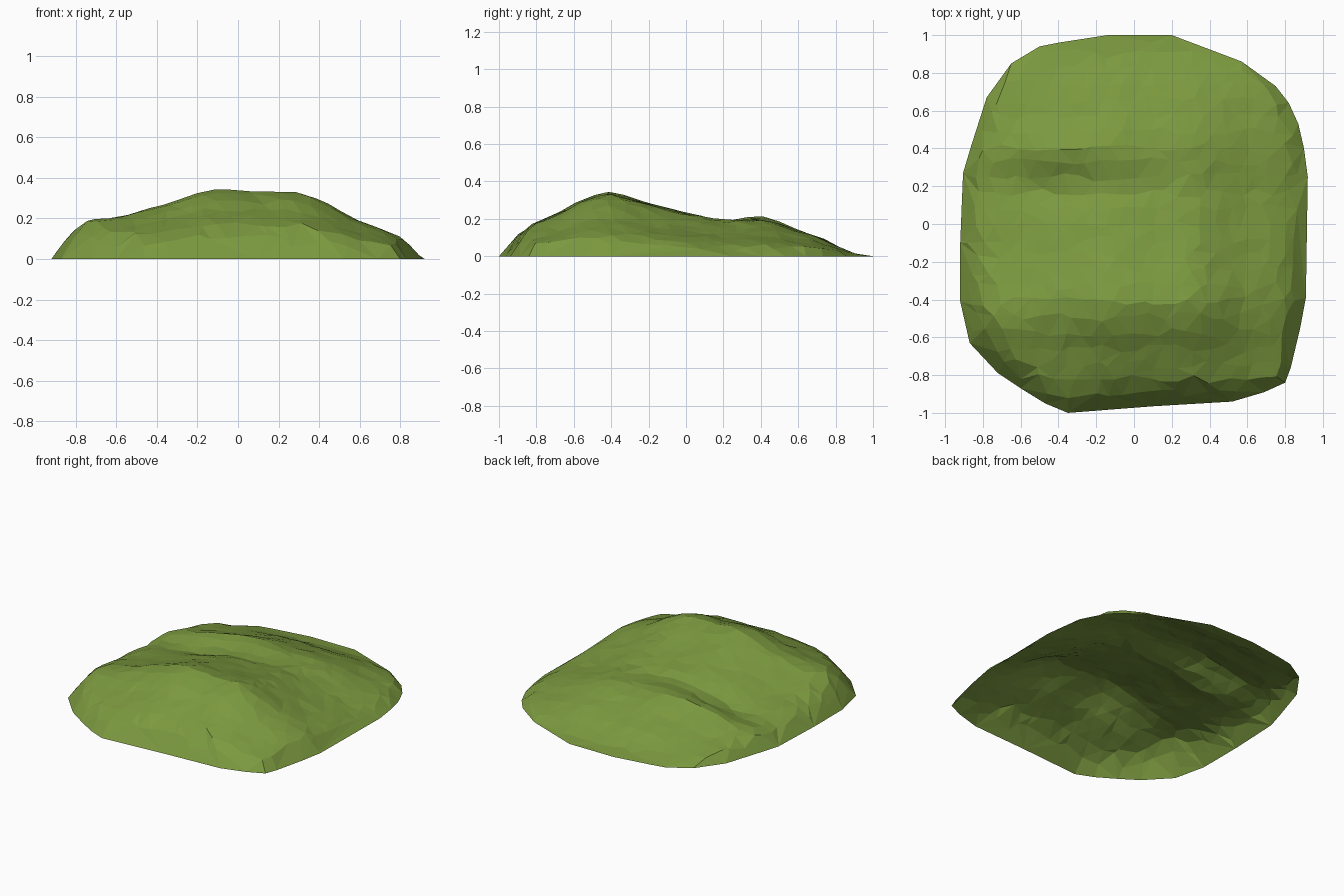
import bpy, random
from mathutils import Vector, geometry
from math import exp

if "Cube" in bpy.data.objects:
    bpy.data.objects.remove(bpy.data.objects["Cube"])

random.seed(4)

# Ground outline seen from the top (counter-clockwise)
OUTLINE = [Vector(p) for p in [
    (0.20, 1.0), (-0.14, 1.0), (-0.40, 0.96), (-0.50, 0.94), (-0.65, 0.85),
    (-0.78, 0.67), (-0.86, 0.42), (-0.905, 0.27), (-0.92, -0.1), (-0.92, -0.41),
    (-0.87, -0.63), (-0.72, -0.79), (-0.60, -0.87), (-0.47, -0.95), (-0.35, -1.0),
    (0.1, -0.965), (0.52, -0.94), (0.69, -0.89), (0.80, -0.84), (0.83, -0.76),
    (0.88, -0.55), (0.91, -0.39), (0.92, 0.25), (0.90, 0.40), (0.87, 0.53),
    (0.82, 0.64), (0.75, 0.73), (0.57, 0.86)]]

# Long profile (y, z) and cross profile (x, z)
LONG = [(-1, .03), (-.9, .125), (-.8, .185), (-.65, .25), (-.53, .32), (-.42, .345),
        (-.35, .335), (-.2, .285), (0, .235), (.2, .2), (.38, .205), (.5, .18),
        (.6, .14), (.7, .11), (.8, .06), (.88, .02), (.95, .003), (1, 0)]
CROSS = [(-.92, .03), (-.87, .1), (-.75, .178), (-.6, .195), (-.4, .26), (-.2, .328),
         (-.1, .345), (0, .338), (.15, .328), (.28, .332), (.36, .315), (.6, .19),
         (.7, .155), (.8, .11), (.92, .01)]


def lerp_profile(points, v):
    for (a, za), (b, zb) in zip(points, points[1:]):
        if v <= b:
            return za + (zb - za) * max(0, v - a) / (b - a)
    return points[-1][1]


def rim_distance(p):
    """Distance to the outline, negative outside."""
    best, inside = 9, True
    for a, b in zip(OUTLINE, OUTLINE[1:] + OUTLINE[:1]):
        e = b - a
        t = min(1, max(0, (p - a).dot(e) / e.length_squared))
        best = min(best, (p - a - e * t).length)
        inside = inside and e.x * (p.y - a.y) - e.y * (p.x - a.x) > -1e-3
    return best if inside else -best


def bump(p, x, y, sx, sy):
    return exp(-((p.x - x) / sx) ** 2 - ((p.y - y) / sy) ** 2)


def height(p, d):
    z = lerp_profile(LONG, p.y) * lerp_profile(CROSS, p.x) / 0.345
    z += 0.035 * bump(p, -.4, .40, .3, .10)    # rear ridge
    z -= 0.030 * bump(p, -.35, .18, .35, .09)  # hollow in front of it
    z += 0.025 * bump(p, -.65, -.55, .15, .15)  # left shoulder
    return max(0, min(z, 1.4 * d))


# Jittered points inside the outline, triangulated into irregular facets
points = list(OUTLINE)
step = 0.082
for j in range(-12, 13):
    for i in range(-12, 13):
        p = Vector(((i + 0.5 * (j % 2)) * step + random.uniform(-.025, .025),
                    j * step + random.uniform(-.025, .025)))
        if rim_distance(p) > 0.03:
            points.append(p)
n = len(OUTLINE)
verts2d, _, faces, *_ = geometry.delaunay_2d_cdt(
    points, [], [list(range(n))], 1, 1e-5)

verts = []
for p in verts2d:
    d = rim_distance(p)
    z = 0 if d < 0.005 else height(p, d)
    if z > 0.02:
        z += random.uniform(-.004, .004)
    verts.append((p.x, p.y, z))

# Hollow grassy mound, open underneath
mesh = bpy.data.meshes.new("grass_mound")
mesh.from_pydata(verts, [], [list(f) for f in faces])
mound = bpy.data.objects.new("grass_mound", mesh)
bpy.context.collection.objects.link(mound)
grass = bpy.data.materials.new("grass green")
grass.diffuse_color = (0.20, 0.32, 0.05, 1)
grass.use_nodes = True
grass.node_tree.nodes["Principled BSDF"].inputs["Base Color"].default_value = grass.diffuse_color
mesh.materials.append(grass)
